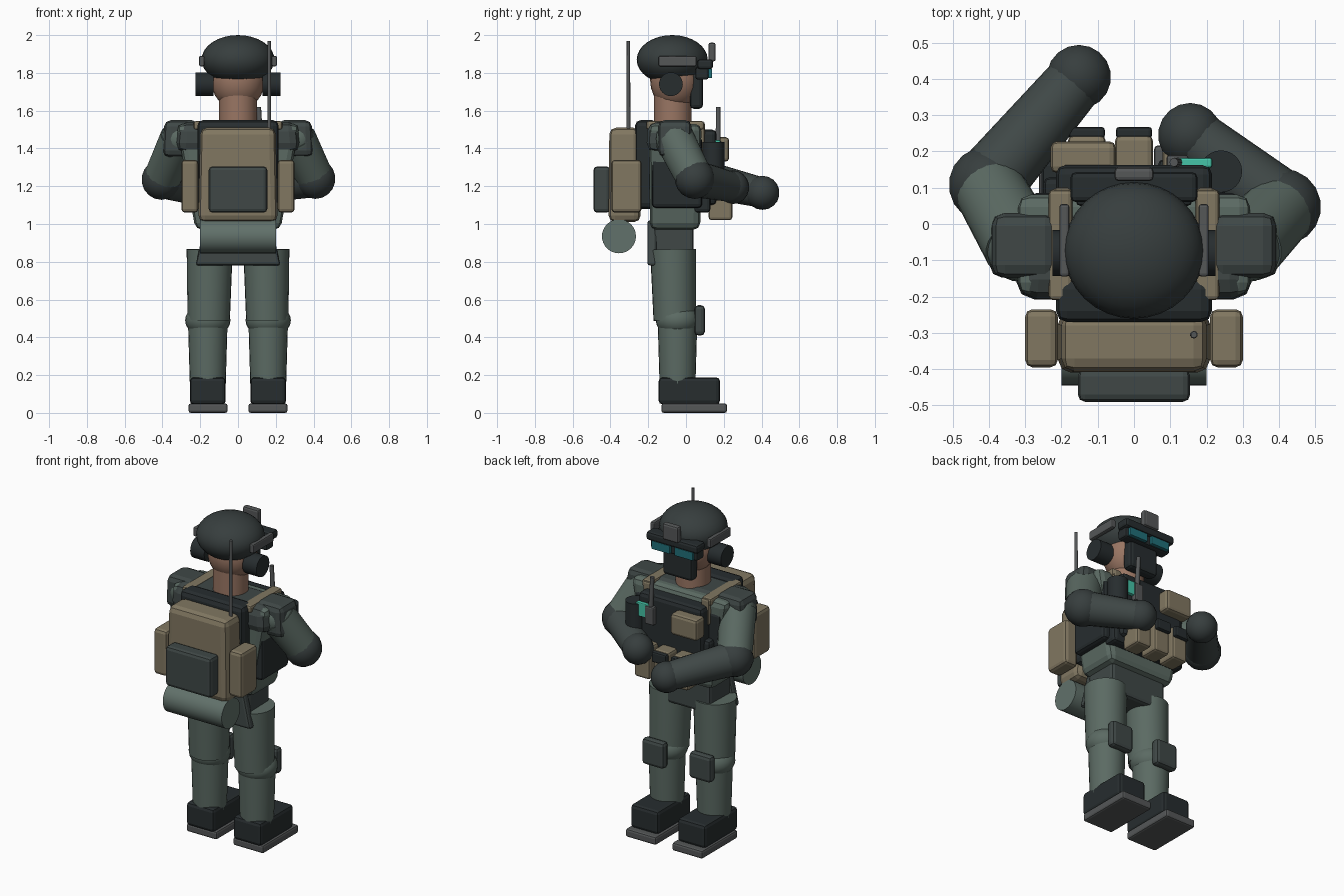
import bpy, bmesh
from mathutils import Vector, Matrix

if "Cube" in bpy.data.objects:
    bpy.data.objects.remove(bpy.data.objects["Cube"])

COLS = {
    "green": (0.105, 0.145, 0.125), "deep_green": (0.05, 0.064, 0.062),
    "helmet": (0.038, 0.048, 0.048), "dark": (0.02, 0.026, 0.028),
    "tan": (0.22, 0.185, 0.12), "skin": (0.32, 0.18, 0.125),
    "grey": (0.09, 0.095, 0.097), "teal": (0.06, 0.55, 0.39),
    "lens": (0.015, 0.16, 0.19), "roll": (0.12, 0.165, 0.145),
}
MATS = {}
for n, c in COLS.items():
    MATS[n] = bpy.data.materials.new(n)
    MATS[n].diffuse_color = (*c, 1)


def finish(bm, name, mat, smooth=False):
    me = bpy.data.meshes.new(name)
    bmesh.ops.recalc_face_normals(bm, faces=bm.faces)
    bm.to_mesh(me)
    bm.free()
    ob = bpy.data.objects.new(name, me)
    bpy.context.collection.objects.link(ob)
    me.materials.append(MATS[mat])
    if smooth:
        bpy.context.view_layer.objects.active = ob
        ob.select_set(True)
        bpy.ops.object.shade_smooth_by_angle(angle=0.7)
        ob.select_set(False)
    return ob


def box(name, x, y, z, mat, bevel=0.015, top=(1, 1)):
    """Bevelled box from ranges; top scales the upper face."""
    bm = bmesh.new()
    bmesh.ops.create_cube(bm, size=1)
    c = Vector(((x[0]+x[1])/2, (y[0]+y[1])/2, (z[0]+z[1])/2))
    d = (abs(x[1]-x[0]), abs(y[1]-y[0]), abs(z[1]-z[0]))
    for v in bm.verts:
        k = top if v.co.z > 0 else (1, 1)
        v.co = c + Vector((v.co.x*d[0]*k[0], v.co.y*d[1]*k[1], v.co.z*d[2]))
    b = min(bevel, min(d)*0.4)
    bmesh.ops.bevel(bm, geom=bm.edges[:], offset=b, segments=2, profile=0.5, affect='EDGES')
    return finish(bm, name, mat)


def ball(name, c, r, mat, seg=24):
    bm = bmesh.new()
    bmesh.ops.create_uvsphere(bm, u_segments=seg, v_segments=seg//2, radius=1)
    r = r if isinstance(r, tuple) else (r, r, r)
    for v in bm.verts:
        v.co = Vector(c) + Vector((v.co.x*r[0], v.co.y*r[1], v.co.z*r[2]))
    return finish(bm, name, mat, True)


def tube(name, a, b, r1, r2, mat, seg=24):
    """Cone or cylinder from point a to point b."""
    a, b = Vector(a), Vector(b)
    bm = bmesh.new()
    m = Matrix.Translation((a+b)/2) @ (b-a).to_track_quat('Z', 'Y').to_matrix().to_4x4()
    bmesh.ops.create_cone(bm, cap_ends=True, segments=seg, radius1=r1, radius2=r2,
                          depth=(b-a).length, matrix=m)
    return finish(bm, name, mat, True)


# torso and hips
box("torso", (-.225, .225), (-.19, .075), (.97, 1.53), "green", .035, (1.45, 1.05))
box("shoulder_yoke", (-.33, .33), (-.21, .055), (1.38, 1.54), "deep_green", .05, (.95, .95))
box("pelvis", (-.19, .19), (-.17, .04), (.8, 1.0), "deep_green", .02)
box("rear_flap", (-.225, .225), (-.205, -.155), (.78, 1.02), "deep_green", .015, (.76, 1))
box("back_plate", (-.215, .215), (-.27, -.15), (1.08, 1.55), "dark", .03)
box("chest_plate", (-.215, .215), (.05, .162), (1.1, 1.5), "dark", .025)
box("collar_front", (-.25, .25), (.04, .13), (1.06, 1.3), "dark", .02)

# head, neck and helmet
tube("neck", (0, -.07, 1.5), (0, -.07, 1.68), .1, .1, "skin")
ball("head", (0, -.055, 1.76), (.142, .135, .155), "skin")
ball("helmet", (0, -.073, 1.87), (.193, .188, .13), "helmet", 32)
box("face_mask", (-.1, .1), (.02, .09), (1.61, 1.8), "dark", .02)
box("goggle_brow", (-.175, .175), (.06, .143), (1.82, 1.872), "dark", .015)
box("goggle_frame", (-.16, .16), (.05, .12), (1.765, 1.83), "dark", .012)
box("goggle_mount", (-.054, .054), (.118, .157), (1.86, 1.96), "grey", .012)

# backpack
box("backpack", (-.21, .21), (-.41, -.24), (1.01, 1.51), "tan", .035, (.95, .95))
box("backpack_pocket", (-.155, .155), (-.49, -.4), (1.06, 1.305), "deep_green", .02)
tube("bedroll", (-.2, -.355, .935), (.2, -.355, .935), .09, .09, "roll", 32)
tube("long_antenna", (.165, -.305, 1.45), (.165, -.305, 1.97), .011, .009, "grey", 10)

# mirrored parts
for s, side in ((-1, "left"), (1, "right")):
    def mx(a, b):
        return tuple(sorted((s*a, s*b)))
    box(side + "_goggle_lens", mx(.015, .14), (.1, .138), (1.772, 1.822), "lens", .004)
    tube(side + "_ear_cup", (s*.13, -.08, 1.74), (s*.225, -.08, 1.74), .063, .063, "dark")
    box(side + "_helmet_rail", mx(.178, .206), (-.145, .055), (1.835, 1.89), "grey", .008)
    box(side + "_shoulder_pad", mx(.2, .4), (-.148, .03), (1.355, 1.55), "deep_green", .035, (.9, 1))
    box(side + "_side_panel", mx(.2, .29), (-.18, .085), (1.085, 1.46), "dark", .02)
    box(side + "_strap_top", mx(.17, .235), (-.21, .095), (1.5, 1.545), "tan", .012)
    box(side + "_strap_front", mx(.17, .225), (.05, .1), (1.38, 1.54), "tan", .012)
    box(side + "_backpack_pouch", mx(.21, .3), (-.395, -.235), (1.06, 1.34), "tan", .02)
    # leg and boot
    tube(side + "_thigh", (s*.155, -.06, .49), (s*.15, -.068, .865), .112, .122, "green")
    ball(side + "_knee", (s*.16, -.045, .49), (.12, .115, .09), "green")
    box(side + "_knee_pad", mx(.085, .235), (.045, .1), (.41, .57), "deep_green", .02)
    tube(side + "_shin", (s*.16, -.045, .15), (s*.16, -.045, .49), .095, .105, "green")
    box(side + "_boot", mx(.065, .255), (-.145, .18), (.045, .188), "dark", .02)
    box(side + "_boot_sole", mx(.055, .262), (-.13, .217), (0, .05), "grey", .012)

# arms: shoulder, elbow, hand
for side, sh, el, ha in (("left", (-.31, -.06, 1.45), (-.405, .108, 1.235), (-.152, .405, 1.165)),
                         ("right", (.31, -.06, 1.45), (.41, .047, 1.24), (.155, .245, 1.195))):
    ball(side + "_shoulder", sh, .1, "green")
    tube(side + "_upper_arm", sh, el, .105, .098, "green")
    ball(side + "_elbow", el, .107, "helmet", 18)
    tube(side + "_forearm", el, ha, .098, .08, "deep_green")
    ball(side + "_hand", ha, .09, "helmet", 18)

# chest pouches
for i, x in enumerate((-.13, 0, .13)):
    box(f"magazine_pouch_{i}", (x-.052, x+.052), (.12, .245), (1.02, 1.22), "tan", .015)
    box(f"magazine_flap_{i}", (x-.05, x+.05), (.235, .268), (1.15, 1.215), "dark", .01)
box("chest_pouch", (-.23, -.05), (.14, .228), (1.33, 1.46), "tan", .018)

# radio with screen and short antenna
tube("canteen", (.24, .145, 1.2), (.24, .145, 1.435), .058, .058, "dark")
box("radio_screen", (.12, .215), (.155, .182), (1.36, 1.445), "teal", .006)
box("radio_body", (.09, .15), (.13, .19), (1.33, 1.44), "grey", .008)
tube("short_antenna", (.12, .17, 1.42), (.11, .17, 1.62), .014, .012, "grey", 10)

for m in bpy.data.materials:
    if m.users and not m.is_grease_pencil:
        m.use_nodes = True
        m.node_tree.nodes["Principled BSDF"].inputs["Base Color"].default_value = m.diffuse_color
